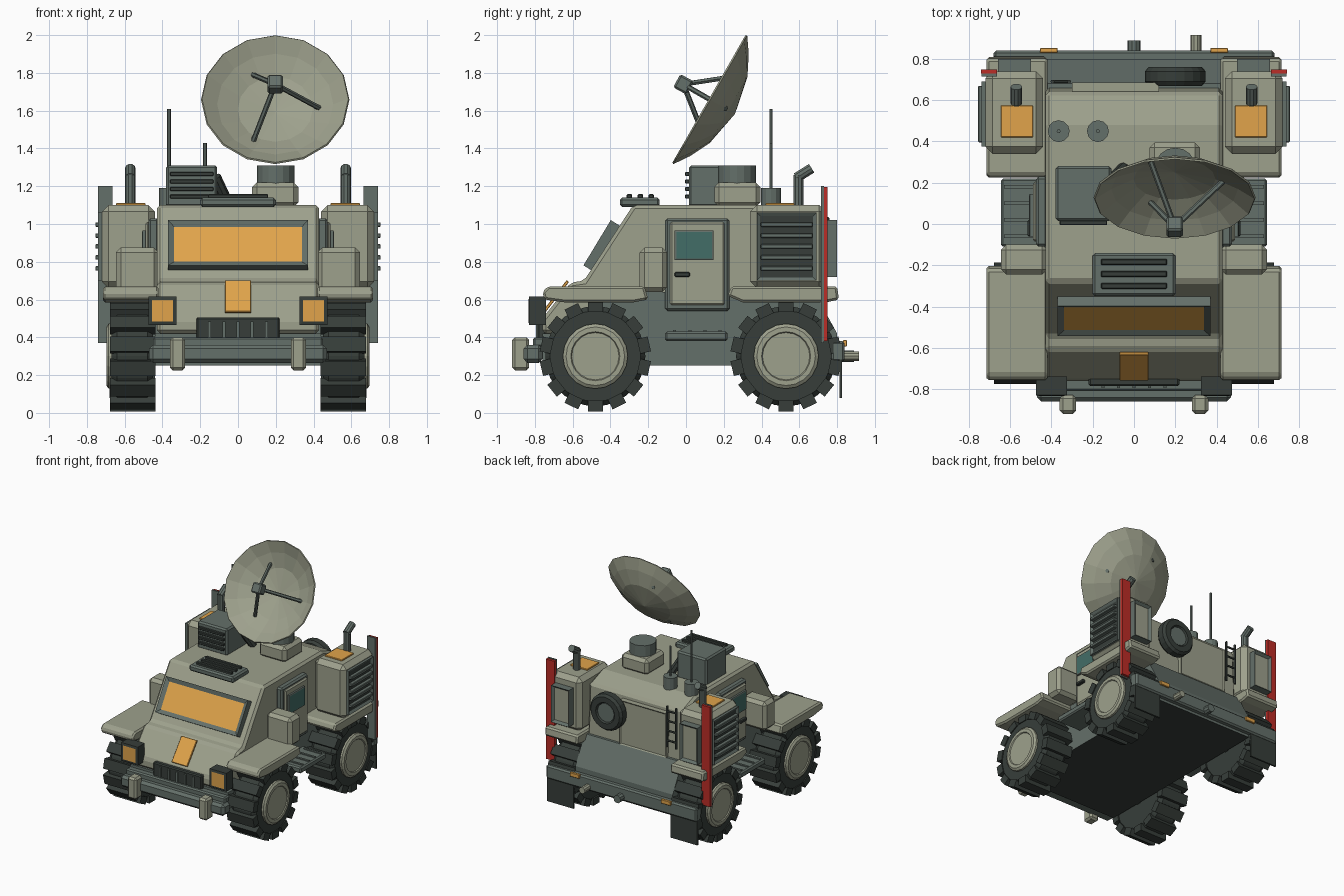
import bpy, bmesh, math
from mathutils import Vector, Matrix

if "Cube" in bpy.data.objects:
    bpy.data.objects.remove(bpy.data.objects["Cube"])


def material(name, r, g, b):
    m = bpy.data.materials.new(name)
    m.use_nodes = True
    m.diffuse_color = (r, g, b, 1)
    m.node_tree.nodes["Principled BSDF"].inputs["Base Color"].default_value = (r, g, b, 1)
    return m


KHAKI = material("khaki_paint", .34, .355, .265)
SLATE = material("slate_metal", .127, .16, .142)
DARK = material("dark_rubber", .038, .048, .042)
AMBER = material("amber_glass", .75, .37, .07)
RED = material("red_marker", .5, .026, .02)
TEAL = material("teal_glass", .055, .155, .135)


def finish(name, bm, mats, bevel=0, mirror=False):
    bmesh.ops.recalc_face_normals(bm, faces=bm.faces)
    me = bpy.data.meshes.new(name)
    bm.to_mesh(me)
    bm.free()
    for m in mats:
        me.materials.append(m)
    ob = bpy.data.objects.new(name, me)
    bpy.context.collection.objects.link(ob)
    if bevel:
        mod = ob.modifiers.new("bevel", 'BEVEL')
        mod.width, mod.segments = bevel, 1
    if mirror:
        ob.modifiers.new("mirror", 'MIRROR')
    return ob


def add_box(bm, x, y, z, rot=0):
    c = Vector((sum(x) / 2, sum(y) / 2, sum(z) / 2))
    s = Vector((x[1] - x[0], y[1] - y[0], z[1] - z[0]))
    mat = Matrix.Translation(c) @ Matrix.Rotation(rot, 4, 'X') @ Matrix.Diagonal((*s, 1))
    return bmesh.ops.create_cube(bm, size=1, matrix=mat)


def box(name, x, y, z, mat, bevel=.008, mirror=False, rot=0):
    bm = bmesh.new()
    add_box(bm, x, y, z, rot)
    return finish(name, bm, [mat], bevel, mirror)


def framed(name, x, y, z, facing, rim, depth, mats, mirror=False, rot=0):
    """Box whose facing side is inset and pushed in, in a second colour."""
    bm = bmesh.new()
    add_box(bm, x, y, z, rot)
    bm.normal_update()
    f = max(bm.faces, key=lambda f: f.normal.dot(Vector(facing)))
    bmesh.ops.inset_region(bm, faces=[f], thickness=rim)
    n = f.normal.copy()
    for v in f.verts:
        v.co -= n * depth
    f.material_index = 1
    return finish(name, bm, mats, 0, mirror)


def prism(name, profile, x0, x1, mats, bevel=0, mirror=False):
    bm = bmesh.new()
    f = bm.faces.new([bm.verts.new((x0, y, z)) for y, z in profile])
    r = bmesh.ops.extrude_face_region(bm, geom=[f])
    for v in r["geom"]:
        if isinstance(v, bmesh.types.BMVert):
            v.co.x = x1
    bmesh.ops.recalc_face_normals(bm, faces=bm.faces)
    bm.normal_update()
    for f in bm.faces:
        if len(mats) > 1 and f.normal.z < -.9:
            f.material_index = 1
    return finish(name, bm, mats, bevel, mirror)


def add_lathe(bm, pts, loc, axis, sides):
    """Turn (radius, height) points around an axis; end caps are closed."""
    m = Matrix.Translation(loc) @ Vector(axis).to_track_quat('Z', 'Y').to_matrix().to_4x4()
    rings = []
    for r, h in pts:
        n = 1 if r == 0 else sides
        ang = [2 * math.pi * i / sides for i in range(n)]
        rings.append([bm.verts.new(m @ Vector((r * math.cos(a), r * math.sin(a), h))) for a in ang])
    for a, b in zip(rings, rings[1:]):
        for i in range(sides):
            j = (i + 1) % sides
            q = [a[i], a[j], b[0]] if len(b) == 1 else [a[i], a[j], b[j], b[i]]
            bm.faces.new(q)
    return rings


def lathe(name, pts, loc, axis, mat, sides=16, mirror=False, cap=True):
    bm = bmesh.new()
    rings = add_lathe(bm, pts, loc, axis, sides)
    if cap:
        for r in (rings[0], rings[-1]):
            if len(r) > 1:
                bm.faces.new(r)
    return finish(name, bm, [mat], 0, mirror)


def rod(name, a, b, r, mat, sides=8, mirror=False):
    d = Vector(b) - Vector(a)
    return lathe(name, [(r, 0), (r, d.length)], a, d, mat, sides, mirror)


# Hull and chassis
prism("cabin_body", [(-.76, .42), (-.76, .5), (-.61, .69), (-.54, .7), (-.28, 1.1), (.48, 1.1),
                     (.64, 1.04), (.66, .62), (-.5, .62), (-.5, .42)], -.43, .43, [KHAKI], .018)
prism("chassis", [(-.76, .25), (-.76, .42), (-.5, .42), (-.5, .64), (.68, .64), (.8, .42), (.8, .25)],
      -.44, .44, [SLATE, DARK])

# Windscreen, nose plate, grille
tilt = -.544
framed("windscreen", (-.37, .37), (-.475, -.415), (.745, 1.025), (0, -1, .6), .045, .015,
       [SLATE, AMBER], rot=tilt)
box("nose_plate", (-.07, .07), (-.698, -.682), (.51, .72), AMBER, .003, rot=-.66)
box("grille", (-.22, .22), (-.785, -.74), (.375, .505), DARK)
for i in range(5):
    x = -.15 + .075 * i
    box("grille_bar", (x - .008, x + .008), (-.795, -.78), (.4, .485), SLATE, 0)

# Front bumper, tow hooks, headlights
box("front_bumper", (-.47, .47), (-.86, -.76), (.265, .36), SLATE, .02)
box("bumper_upper", (-.45, .45), (-.81, -.75), (.35, .4), SLATE, .01)
box("tow_hook", (.28, .36), (-.92, -.83), (.225, .4), KHAKI, .015, True)
framed("headlight", (.325, .475), (-.83, -.74), (.465, .615), (0, -1, 0), .026, -.004, [DARK, AMBER], True)

# Fenders
prism("front_fender", [(-.75, .6), (-.76, .64), (-.73, .67), (-.22, .67), (-.2, .6), (-.28, .585), (-.64, .585)],
      .42, .715, [KHAKI], .012, True)
prism("rear_fender", [(.22, .62), (.24, .67), (.8, .67), (.81, .6), (.74, .585), (.3, .585)],
      .42, .715, [KHAKI], .012, True)

# Side lockers, doors, steps
box("side_locker", (.42, .645), (-.245, -.1), (.64, .875), KHAKI, .025, True)
box("door_frame", (.42, .475), (-.11, .23), (.54, 1.03), SLATE, .012, True)
box("door_panel", (.46, .49), (-.085, .205), (.57, 1.01), KHAKI, .01, True)
framed("door_window", (.47, .505), (-.06, .145), (.81, .965), (1, 0, 0), .012, -.003, [SLATE, TEAL], True)
box("door_handle", (.48, .515), (-.06, .02), (.72, .745), DARK, .005, True)
box("step", (.42, .645), (-.11, .22), (.38, .43), SLATE, .01, True)
for i in range(4):
    y = -.06 + .08 * i
    box("step_tread", (.47, .63), (y - .008, y + .008), (.42, .438), SLATE, 0, True)

# Rear pods with louvres and back panels
box("pod", (.44, .72), (.34, .74), (.66, 1.1), KHAKI, .035, True)
box("pod_top_light", (.49, .645), (.42, .575), (1.09, 1.11), AMBER, .003, True)
framed("louvre", (.7, .74), (.375, .69), (.7, 1.06), (1, 0, 0), .025, .012, [SLATE, DARK], True)
for i in range(5):
    z = .765 + .058 * i
    box("louvre_slat", (.72, .755), (.395, .67), (z - .012, z + .012), SLATE, .004, True)
framed("pod_back_panel", (.5, .66), (.73, .8), (.72, 1.02), (0, 1, 0), .025, .02, [SLATE, KHAKI], True)

# Exhaust stacks
rod("exhaust_pipe", (.57, .595, 1.06), (.57, .595, 1.26), .028, SLATE, 10, True)
rod("exhaust_tip", (.57, .585, 1.245), (.57, .665, 1.295), .028, SLATE, 10, True)

# Red corner markers
box("marker_backing", (.665, .74), (.715, .73), (.37, 1.2), SLATE, 0, True)
box("red_marker", (.665, .742), (.73, .75), (.38, 1.195), RED, 0, True)

# Roof hatch vent
box("roof_vent", (-.2, .2), (-.35, -.14), (1.09, 1.14), SLATE, .012)
for i in range(3):
    y = -.3 + .058 * i
    box("vent_slat", (-.16, .16), (y - .014, y + .014), (1.13, 1.158), DARK, .004)

# Roof equipment box
box("equipment_box", (-.38, -.11), (.015, .28), (1.09, 1.31), SLATE, .012)
for i in range(4):
    z = 1.145 + .04 * i
    box("equipment_slat", (-.36, -.13), (-.005, .02), (z - .01, z + .01), DARK, .003)
rod("roof_lamp", (-.05, .27, 1.1), (-.12, .2, 1.25), .03, DARK, 8)

# Antennas
for x, top in ((-.365, 1.61), (-.175, 1.43)):
    rod("antenna_base", (x, .45, 1.09), (x, .45, 1.19), .053, SLATE, 12)
    rod("antenna", (x, .45, 1.18), (x, .45, top), .01, SLATE, 6)

# Dish and pedestal
box("dish_pedestal", (.075, .32), (.15, .395), (1.09, 1.22), KHAKI, .025)
rod("dish_turntable", (.2, .27, 1.21), (.2, .27, 1.31), .1, SLATE, 16)
axis = Vector((0, -.867, .497))
up = Vector((0, .497, .867))
rim = Vector((.197, .125, 1.66))
R, D = .39, .15
bowl = lathe("dish", [(r, -D * (1 - (r / R) ** 2)) for r in (R, .31, .2, 0)], rim, axis, KHAKI, 16, cap=False)
solid = bowl.modifiers.new("thickness", 'SOLIDIFY')
solid.thickness, solid.offset = .01, 0
feed = rim + axis * .16
for a in (0, 120, 240):
    a = math.radians(a)
    end = rim + (Vector((1, 0, 0)) * math.cos(a) + up * math.sin(a)) * .24 - axis * .1
    rod("feed_strut", feed, end, .014, SLATE, 6)
box("feed_box", (.157, .237), (feed.y - .04, feed.y + .04), (feed.z - .04, feed.z + .04), SLATE, .01, rot=-.5)

# Wheels
for label, y in (("front", -.48), ("rear", .53)):
    c = Vector((.56, y, .3))
    bm = bmesh.new()
    rings = add_lathe(bm, [(.17, -.11), (.24, -.11), (.265, -.08), (.265, .08), (.24, .11), (.17, .11)],
                      c, (1, 0, 0), 28)
    bm.faces.new(rings[0])
    bm.faces.new(rings[-1])
    for i in range(14):
        b = add_box(bm, (.437, .678), (y - .04, y + .04), (.3 + .235, .3 + .293))
        spin = Matrix.Rotation(2 * math.pi * i / 14, 3, 'X')
        bmesh.ops.rotate(bm, cent=c, matrix=spin, verts=b["verts"])
    finish(label + "_tyre", bm, [DARK], 0, True)
    lathe(label + "_hub", [(.172, .05), (.172, .125), (.155, .137), (.13, .137), (.125, .13), (0, .13)],
          c, (1, 0, 0), KHAKI, 20, True)
    rod(label + "_axle", (0, y, .3), (.47, y, .3), .05, DARK, 10, True)

# Rear bumper, lights, tow pins, mud flaps
box("rear_bumper", (-.68, .68), (.77, .84), (.27, .38), SLATE, .012)
box("rear_lamp", (.37, .455), (.83, .853), (.352, .385), AMBER, .003, True)
rod("tow_pin", (0, .82, .3), (0, .89, .3), .032, SLATE, 10)
rod("tow_pin_side", (.3, .82, .3), (.3, .915, .3), .026, KHAKI, 10)
box("mud_flap", (.44, .68), (.812, .826), (.08, .33), DARK, 0, True)

# Back wall: door, spare wheel, ladder
framed("rear_door", (-.3, .12), (.63, .685), (.64, 1.0), (0, 1, 0), .012, .006, [KHAKI, KHAKI])
lathe("spare_tyre", [(.08, 0), (.13, 0), (.147, .02), (.147, .07), (.13, .09), (.085, .09), (.075, .07)],
      (.2, .67, .9), (0, 1, 0), DARK, 20)
rod("spare_hub", (.2, .68, .9), (.2, .75, .9), .075, SLATE, 12)
for x in (-.395, -.315):
    rod("ladder_rail", (x, .69, .74), (x, .69, 1.07), .01, DARK, 6)
for i in range(4):
    z = .79 + .08 * i
    rod("ladder_rung", (-.395, .69, z), (-.315, .69, z), .008, DARK, 6)
